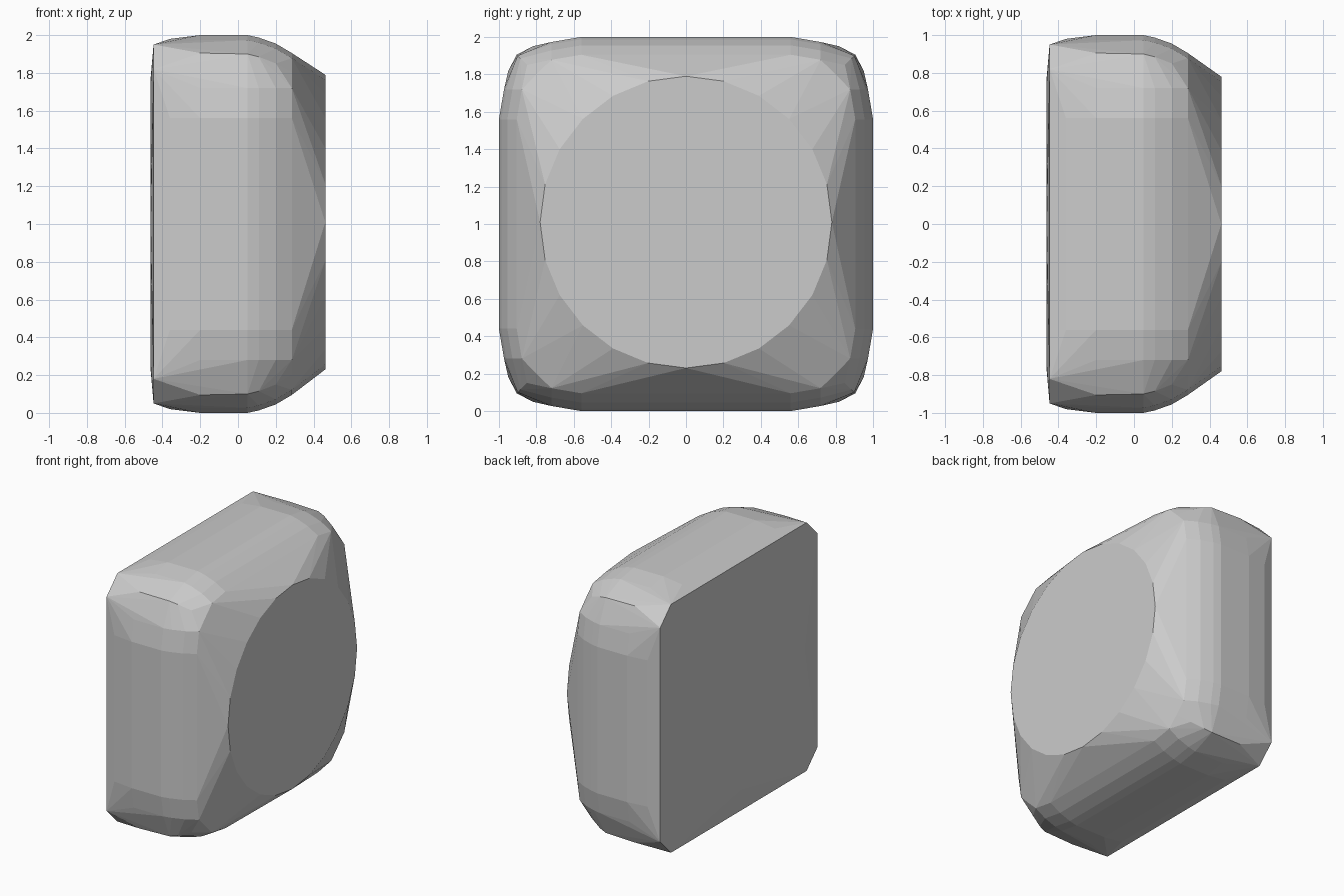
import bpy, bmesh
from math import sin, cos, tau, radians

if "Cube" in bpy.data.objects:
    bpy.data.objects.remove(bpy.data.objects["Cube"])

CZ = 1.0  # height of the block's centre


def square_ring(x, half, corner, straight=0.56):
    """Rounded square section: flat sides, one shoulder point and a corner point."""
    base = [(half, straight), (half - 0.027, 0.72), (corner, corner)]
    pts = base + [(b, a) for a, b in base]
    return [(x, sy * a, CZ + sz * b) for a, b in pts for sy in (1, -1) for sz in (1, -1)]


def disc_ring(x, radius, cz, n=24):
    return [(x, radius * cos(i * tau / n), cz + radius * sin(i * tau / n)) for i in range(n)]


# Body sections along x: position, half size, corner position
sections = [
    (-0.36, 0.98, 0.89),
    (-0.20, 1.00, 0.905),
    (0.05, 1.00, 0.90),
    (0.11, 0.987, 0.885),
    (0.20, 0.955, 0.85),
    (0.285, 0.905, 0.80),
]
points = [p for s in sections for p in square_ring(*s)]

# Flat back with clipped corners, very slightly domed
for a, b in ((0.95, 0.82), (0.82, 0.95)):
    points += [(-0.447, sy * a, CZ + sz * b) for sy in (1, -1) for sz in (1, -1)]
points += disc_ring(-0.462, 0.78, CZ)

# Round flat face on the right side
points += disc_ring(0.462, 0.78, 1.01)

# Skin the sections into one faceted block
bm = bmesh.new()
for p in points:
    bm.verts.new(p)
hull = bmesh.ops.convex_hull(bm, input=bm.verts[:])
loose = {g for g in hull["geom_interior"] + hull["geom_unused"] if isinstance(g, bmesh.types.BMVert)}
bmesh.ops.delete(bm, geom=list(loose), context="VERTS")
bmesh.ops.dissolve_limit(bm, angle_limit=radians(1), verts=bm.verts[:], edges=bm.edges[:])
bmesh.ops.recalc_face_normals(bm, faces=bm.faces[:])

mesh = bpy.data.meshes.new("rounded_block")
bm.to_mesh(mesh)
bm.free()
block = bpy.data.objects.new("rounded_block", mesh)
bpy.context.collection.objects.link(block)
